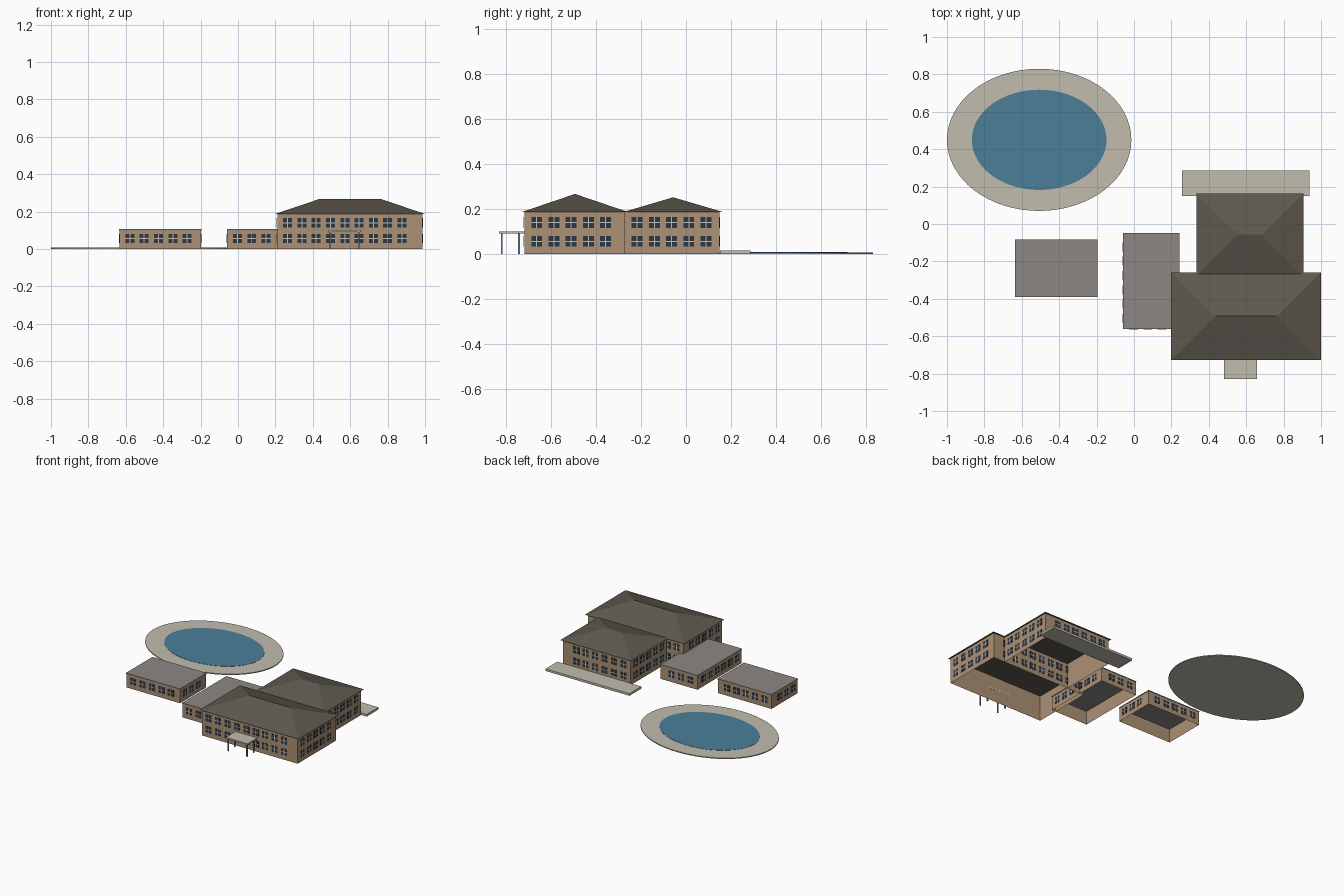
import bpy, bmesh, math
from mathutils import Vector

cube = bpy.data.objects.get("Cube")
if cube:
    bpy.data.objects.remove(cube, do_unlink=True)


def material(name, r, g, b):
    """Flat material from 0-255 display values, stored as linear."""
    col = [((c / 255 + 0.055) / 1.055) ** 2.4 for c in (r, g, b)] + [1]
    m = bpy.data.materials.new(name)
    m.use_nodes = True
    m.diffuse_color = col
    m.node_tree.nodes["Principled BSDF"].inputs["Base Color"].default_value = col
    return m


WALL = material("tan_wall", 172, 145, 117)
ROOF = material("dark_roof", 94, 89, 79)
FLAT = material("grey_flat_roof", 140, 135, 131)
STONE = material("pale_stone", 193, 188, 174)
WATER = material("pool_water", 76, 127, 153)
GLASS = material("window_glass", 44, 54, 66)
FRAME = material("window_frame", 195, 192, 184)
POST = material("post_grey", 150, 147, 138)


def finish(name, bm, *mats):
    me = bpy.data.meshes.new(name)
    bm.to_mesh(me)
    bm.free()
    for m in mats:
        me.materials.append(m)
    ob = bpy.data.objects.new(name, me)
    bpy.context.collection.objects.link(ob)
    return ob


def add_box(bm, lo, hi, index=0):
    lo, hi = Vector(lo), Vector(hi)
    vs = bmesh.ops.create_cube(bm, size=1)["verts"]
    for v in vs:
        v.co = (lo + hi) / 2 + v.co * (hi - lo)
    for f in {f for v in vs for f in v.link_faces}:
        f.material_index = index


def box(name, lo, hi, mat):
    bm = bmesh.new()
    add_box(bm, lo, hi)
    return finish(name, bm, mat)


def walls(name, x0, x1, y0, y1, h, sides):
    """Thin open shell with the chosen sides."""
    corners = {"front": ((x0, y0), (x1, y0)), "right": ((x1, y0), (x1, y1)),
               "back": ((x1, y1), (x0, y1)), "left": ((x0, y1), (x0, y0))}
    bm = bmesh.new()
    for s in sides:
        a, b = corners[s]
        bm.faces.new([bm.verts.new(p) for p in
                      ((*a, 0), (*b, 0), (*b, h), (*a, h))])
    bmesh.ops.remove_doubles(bm, verts=bm.verts, dist=0.0001)
    finish(name, bm, WALL)


def windows(name, x0, x1, y0, y1, rows, sides):
    """Rows of glazed plates with cross bars on each chosen side."""
    bm = bmesh.new()
    start, step, half, bar = 0.055, 0.0765, 0.024, 0.0025

    def plate(side, u0, u1, z0, z1, depth, index):
        a, b = 0.0005, depth
        if side in ("front", "left"):
            a, b = -b, -a
        base = {"front": y0, "back": y1, "left": x0, "right": x1}[side]
        if side in ("front", "back"):
            add_box(bm, (u0, base + a, z0), (u1, base + b, z1), index)
        else:
            add_box(bm, (base + a, u0, z0), (base + b, u1, z1), index)

    for side in sides:
        lo, hi = (x0, x1) if side in ("front", "back") else (y0, y1)
        u = lo + start
        while u < hi - 0.045:
            for z0, z1 in rows:
                mid = (z0 + z1) / 2
                plate(side, u - half, u + half, z0, z1, 0.002, 0)
                plate(side, u - bar, u + bar, z0, z1, 0.003, 1)
                plate(side, u - half, u + half, mid - bar, mid + bar, 0.003, 1)
            u += step
    finish(name, bm, GLASS, FRAME)


def hip_roof(name, x0, x1, y0, y1, ridge0, ridge1, z0, z1):
    bm = bmesh.new()
    ym = (y0 + y1) / 2
    a, b, c, d, e, f = [bm.verts.new(p) for p in (
        (x0, y0, z0), (x1, y0, z0), (x1, y1, z0), (x0, y1, z0),
        (ridge0, ym, z1), (ridge1, ym, z1))]
    for face in ((a, b, f, e), (b, c, f), (c, d, e, f), (d, a, e), (d, c, b, a)):
        bm.faces.new(face)
    finish(name, bm, ROOF)


def ellipse_slab(name, x, y, rx, ry, z0, z1, mat):
    bm = bmesh.new()
    vs = bmesh.ops.create_cone(bm, cap_ends=True, segments=64, radius1=1,
                               radius2=1, depth=1)["verts"]
    for v in vs:
        v.co = (x + v.co.x * rx, y + v.co.y * ry, z1 if v.co.z > 0 else z0)
    finish(name, bm, mat)


ALL = ("front", "right", "back", "left")
LOWER, UPPER = (0.033, 0.08), (0.115, 0.165)
EAVE = 0.187

# Two-storey main house and rear wing
for name, rect, sides in (("main_house", (0.21, 0.986, -0.718, -0.272), ALL),
                          ("rear_wing", (0.347, 0.892, -0.272, 0.148), ALL[1:])):
    walls(name + "_walls", *rect, EAVE, sides)
    windows(name + "_windows", *rect, (LOWER, UPPER), sides)
hip_roof("main_roof", 0.197, 1.0, -0.728, -0.258, 0.435, 0.765, EAVE, 0.267)
hip_roof("rear_wing_roof", 0.333, 0.905, -0.277, 0.163, 0.555, 0.685, EAVE, 0.252)

# Single-storey flat-roofed annexes
for name, rect in (("side_annex", (-0.058, 0.24, -0.56, -0.05)),
                   ("far_annex", (-0.633, -0.198, -0.388, -0.085))):
    x0, x1, y0, y1 = rect
    walls(name + "_walls", *rect, 0.1, ALL)
    windows(name + "_windows", *rect, (LOWER,), ALL)
    box(name + "_roof", (x0 - 0.002, y0 - 0.002, 0.1), (x1 + 0.002, y1 + 0.002, 0.106), FLAT)

# Entrance canopy on four posts
box("canopy", (0.482, -0.83, 0.091), (0.658, -0.717, 0.101), STONE)
bm = bmesh.new()
for x in (0.494, 0.646):
    for y in (-0.818, -0.742):
        add_box(bm, (x - 0.004, y - 0.004, 0), (x + 0.004, y + 0.004, 0.091))
finish("canopy_posts", bm, POST)

# Rear terrace
box("terrace", (0.257, 0.15, 0), (0.937, 0.287, 0.016), STONE)

# Oval pool with paved surround
ellipse_slab("pool_surround", -0.507, 0.45, 0.493, 0.38, 0, 0.007, STONE)
ellipse_slab("pool_water", -0.507, 0.45, 0.36, 0.268, 0.003, 0.0085, WATER)
